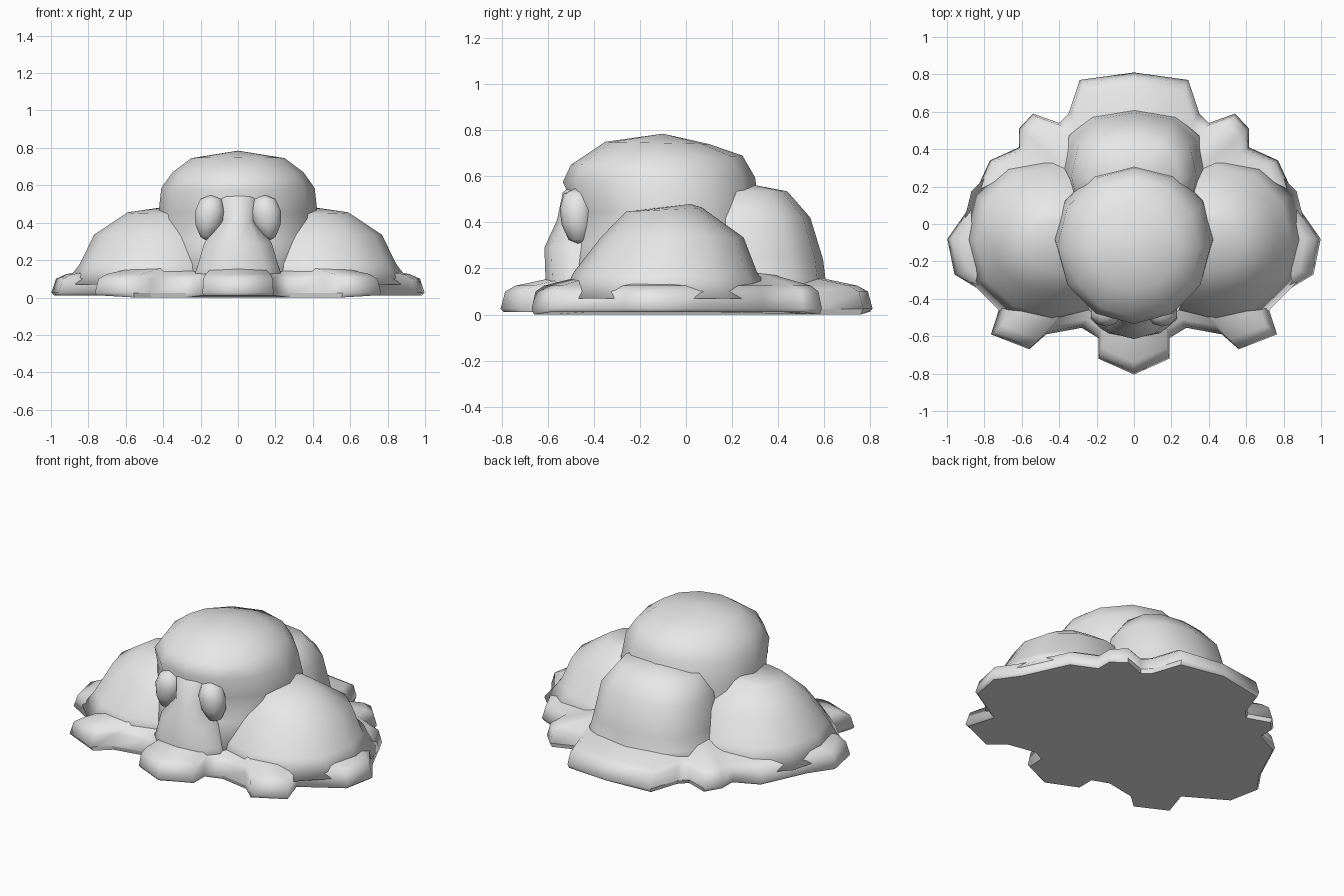
import bpy, bmesh, math

cube = bpy.data.objects.get("Cube")
if cube:
    bpy.data.objects.remove(cube)

grey = bpy.data.materials.new("plain_grey")
grey.use_nodes = True
grey.diffuse_color = (0.8, 0.8, 0.8, 1)
grey.node_tree.nodes["Principled BSDF"].inputs["Base Color"].default_value = (0.8, 0.8, 0.8, 1)


def finish(name, bm, flat_below=None):
    """Turn a bmesh into a smooth shaded object; underside may stay flat."""
    bmesh.ops.recalc_face_normals(bm, faces=bm.faces)
    for f in bm.faces:
        f.smooth = flat_below is None or f.calc_center_median().z > flat_below
    mesh = bpy.data.meshes.new(name)
    bm.to_mesh(mesh)
    bm.free()
    mesh.materials.append(grey)
    obj = bpy.data.objects.new(name, mesh)
    bpy.context.collection.objects.link(obj)
    return obj


def skin(bm, loops):
    """Bridge successive vertex loops of equal length."""
    n = len(loops[0])
    for a, b in zip(loops, loops[1:]):
        for i in range(n):
            j = (i + 1) % n
            bm.faces.new((a[i], a[j], b[j], b[i]))


def fan(bm, loop, point):
    tip = bm.verts.new(point)
    for i in range(len(loop)):
        bm.faces.new((loop[i], loop[(i + 1) % len(loop)], tip))


def blob(name, rings, top, bottom=None, sides=12, power=1.0, side=1):
    """Stack of oval rings (z, centre x, radius x, front y, back y, tilt)."""
    bm = bmesh.new()
    loops = []
    for z, cx, rx, front, back, tilt in rings:
        loop = []
        for i in range(sides):
            a = math.tau * i / sides
            s, c = (math.copysign(abs(v) ** power, v) for v in (math.sin(a), -math.cos(a)))
            y = (front + back) / 2 + c * (back - front) / 2
            loop.append(bm.verts.new((side * (cx + rx * s), y, z + tilt * c)))
        loops.append(loop)
    skin(bm, loops)
    fan(bm, loops[-1], (side * top[0], top[1], top[2]))
    if bottom:
        fan(bm, loops[0], (side * bottom[0], bottom[1], bottom[2]))
    else:
        bm.faces.new(loops[0])
    return finish(name, bm)


# Spreading base with a lobed rim
half = [(0, -.805), (.19, -.72), (.19, -.61), (.28, -.555), (.47, -.59), (.56, -.67),
        (.765, -.59), (.71, -.42), (.96, -.27), (.998, -.08), (.9, .06), (.77, .34),
        (.615, .41), (.615, .51), (.54, .59), (.4, .54), (.35, .59), (.29, .77), (0, .81)]
outline = half + [(-x, y) for x, y in half[-2:0:-1]]
bm = bmesh.new()
layers = [(.985, .01), (1, .025), (.975, .1), (.92, .125), (.6, .18)]
loops = [[bm.verts.new((x * s, y * s, z)) for x, y in outline] for s, z in layers]
for v, (x, y) in zip(loops[0], outline):
    v.co.z = 0 if .25 < abs(x) < .6 else .012
skin(bm, loops)
bm.faces.new(loops[0])
fan(bm, loops[-1], (0, -.05, .2))
finish("base", bm, flat_below=.015)

# Central dome, set back around the eyes
blob("head", [
    (.06, 0, .46, -.55, .34, 0),
    (.3, 0, .43, -.5, .34, 0),
    (.45, 0, .425, -.475, .32, 0),
    (.585, 0, .41, -.535, .3, .01),
    (.67, 0, .35, -.5, .245, .02),
    (.745, 0, .25, -.35, .1, -.005),
], top=(0, -.1, .785))

# Ridge between the eyes widening into the chest
blob("face_ridge", [
    (.06, 0, .27, -.63, -.3, 0),
    (.16, 0, .23, -.61, -.3, 0),
    (.29, 0, .19, -.615, -.3, 0),
    (.41, 0, .1, -.56, -.3, 0),
    (.53, 0, .12, -.535, -.3, 0),
], top=(0, -.42, .62), sides=10)

# Rear lobe
blob("rear_lobe", [
    (.06, 0, .42, -.05, .64, 0),
    (.16, 0, .38, -.05, .605, 0),
    (.24, 0, .36, -.05, .595, 0),
    (.42, 0, .335, -.03, .54, 0),
    (.535, 0, .25, .05, .44, 0),
], top=(0, .28, .565), power=.8)

# Paired lobes and eyes
for label, s in (("left", 1), ("right", -1)):
    blob(label + "_lobe", [
        (.07, .46, .47, -.54, .4, 0),
        (.18, .43, .415, -.49, .31, 0),
        (.335, .42, .35, -.37, .25, 0),
        (.455, .4, .19, -.26, .07, .008),
    ], top=(.42, .02, .48), sides=12, power=.95, side=s)

    blob(label + "_eye", [
        (.325, .165, .038, -.51, -.42, 0),
        (.39, .157, .075, -.54, -.4, 0),
        (.46, .15, .084, -.548, -.4, 0),
        (.525, .145, .06, -.53, -.41, 0),
    ], top=(.142, -.475, .55), bottom=(.172, -.47, .308), sides=10, side=s)
